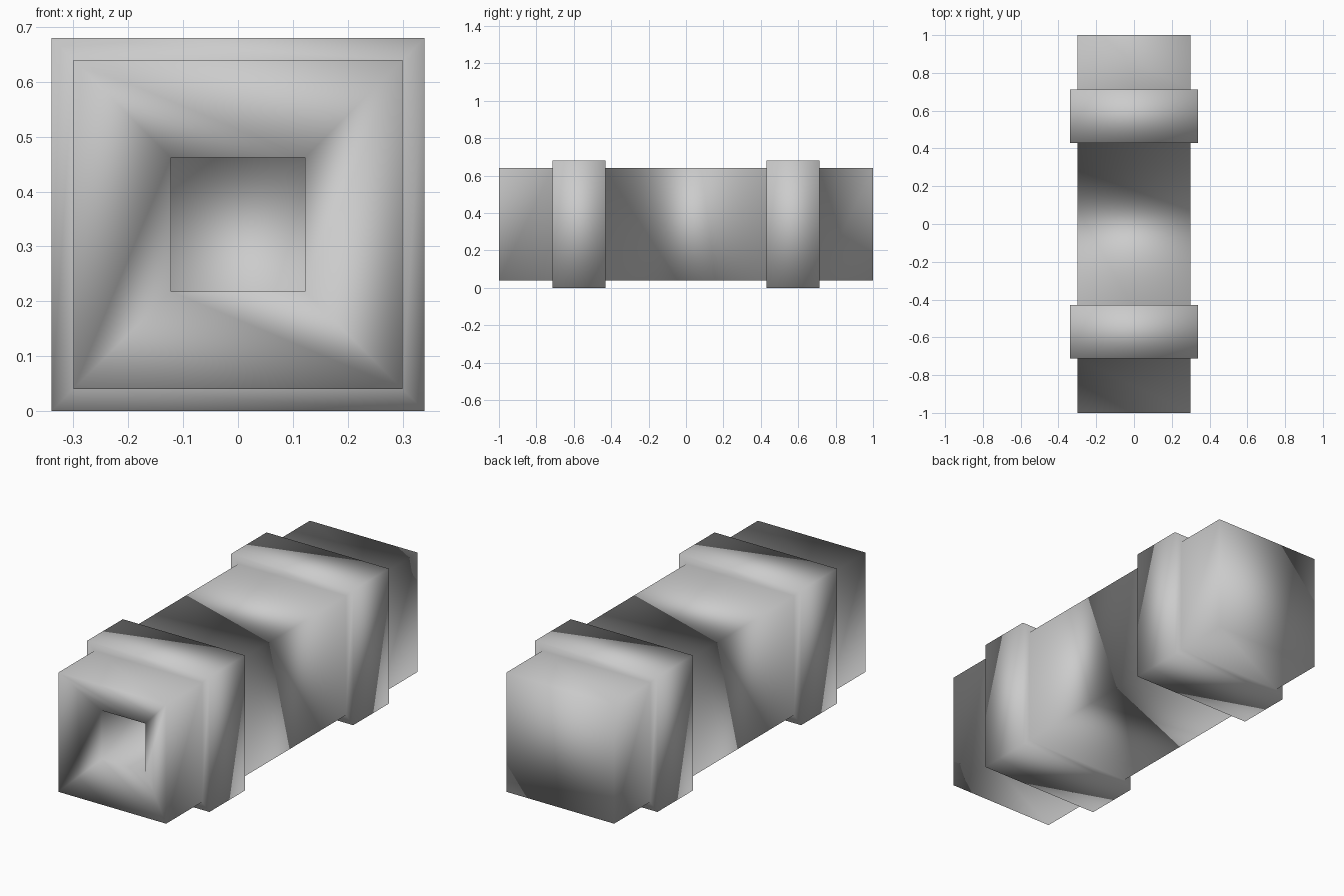
import bpy, bmesh

if "Cube" in bpy.data.objects:
    bpy.data.objects.remove(bpy.data.objects["Cube"])

CZ = 0.34  # height of the long axis

# Square sections (y, half width), from the closed bottom of the bore,
# out through the flared mouth, then along the outside to the back end
sections = [
    (-0.40, 0.122), (-0.91, 0.122), (-1.00, 0.30),   # bore and flared mouth
    (-0.713, 0.30), (-0.713, 0.34), (-0.43, 0.34), (-0.43, 0.30),  # front band
    (0.43, 0.30), (0.43, 0.34), (0.713, 0.34), (0.713, 0.30),      # back band
    (1.00, 0.30),                                    # back end
]


def square_loop(bm, y, h):
    corners = ((-1, -1), (1, -1), (1, 1), (-1, 1))
    return [bm.verts.new((sx * h, y, CZ + sz * h)) for sx, sz in corners]


bm = bmesh.new()
loops = [square_loop(bm, y, h) for y, h in sections]
for a, b in zip(loops, loops[1:]):
    for i in range(4):
        j = (i + 1) % 4
        bm.faces.new((a[i], a[j], b[j], b[i]))

# Bore floor and back cap
bm.faces.new(loops[0])
bm.faces.new(loops[-1])
bmesh.ops.recalc_face_normals(bm, faces=bm.faces)
for f in bm.faces:
    f.smooth = True

mesh = bpy.data.meshes.new("banded_square_barrel")
bm.to_mesh(mesh)
bm.free()
barrel = bpy.data.objects.new("banded_square_barrel", mesh)
bpy.context.collection.objects.link(barrel)
